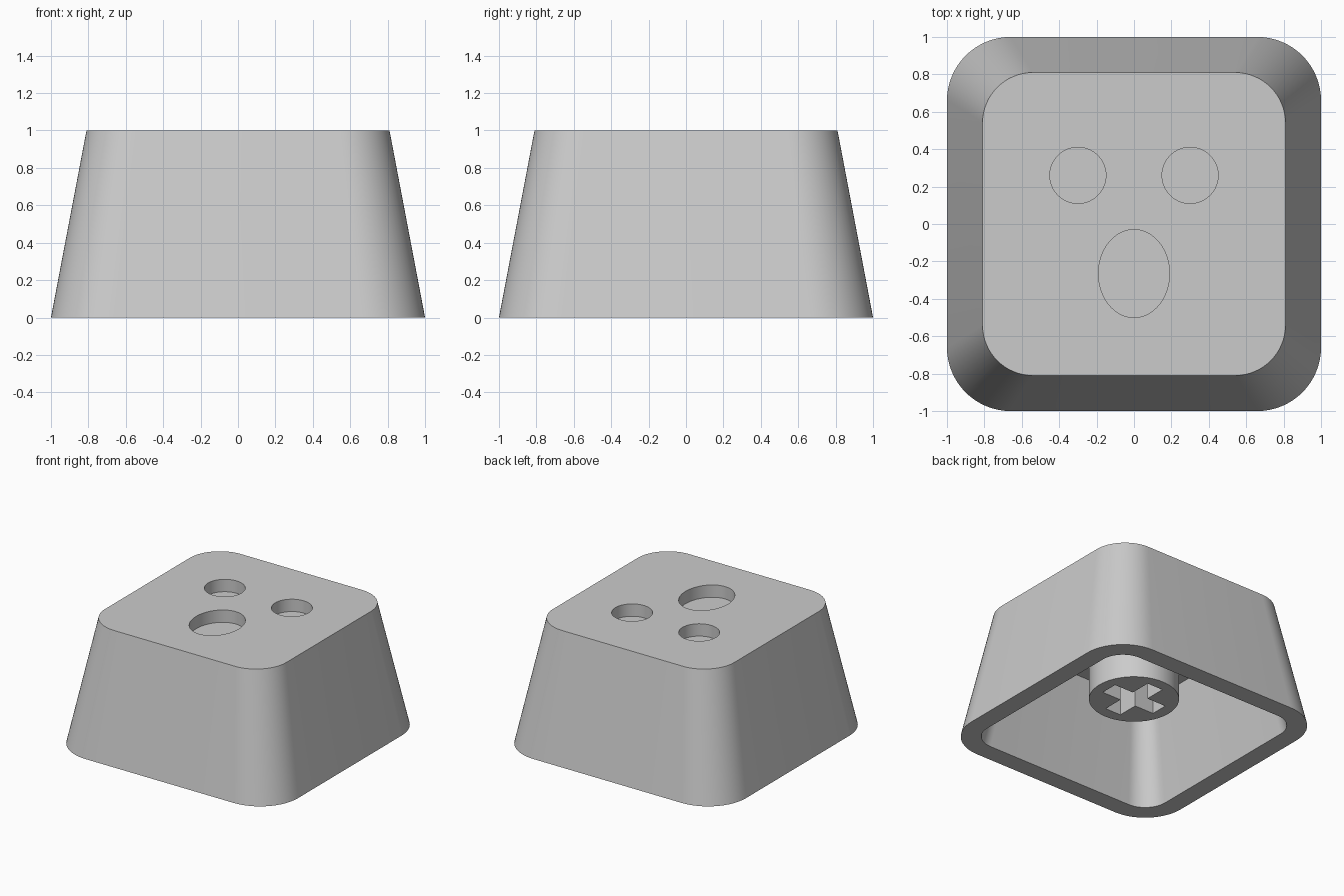
import bpy
import bmesh
from math import cos, sin, pi, radians

if "Cube" in bpy.data.objects:
    bpy.data.objects.remove(bpy.data.objects["Cube"])

grey = bpy.data.materials.new("matte grey plastic")
grey.use_nodes = True
colour = (0.6, 0.6, 0.6, 1)
grey.diffuse_color = colour
grey.node_tree.nodes["Principled BSDF"].inputs["Base Color"].default_value = colour


def rounded_square(half, radius, z, steps=16):
    points = []
    for quarter, (sx, sy) in enumerate([(1, 1), (-1, 1), (-1, -1), (1, -1)]):
        for i in range(steps + 1):
            a = (quarter + i / steps) * pi / 2
            points.append((sx * (half - radius) + radius * cos(a),
                           sy * (half - radius) + radius * sin(a), z))
    return points


def ellipse(cx, cy, rx, ry, z, steps=64):
    return [(cx + rx * cos(2 * pi * i / steps), cy + ry * sin(2 * pi * i / steps), z)
            for i in range(steps)]


def loft(name, sections):
    """Closed solid through matching rings, capped at both ends."""
    bm = bmesh.new()
    rings = [[bm.verts.new(p) for p in section] for section in sections]
    for low, high in zip(rings, rings[1:]):
        for i in range(len(low)):
            j = (i + 1) % len(low)
            bm.faces.new((low[i], low[j], high[j], high[i]))
    bm.faces.new(rings[0])
    bm.faces.new(rings[-1])
    bmesh.ops.recalc_face_normals(bm, faces=bm.faces)
    mesh = bpy.data.meshes.new(name)
    bm.to_mesh(mesh)
    bm.free()
    mesh.materials.append(grey)
    obj = bpy.data.objects.new(name, mesh)
    bpy.context.collection.objects.link(obj)
    return obj


def select_only(obj):
    bpy.ops.object.select_all(action='DESELECT')
    obj.select_set(True)
    bpy.context.view_layer.objects.active = obj


def cut(target, cutter):
    select_only(target)
    mod = target.modifiers.new("cut", 'BOOLEAN')
    mod.operation = 'DIFFERENCE'
    mod.solver = 'EXACT'
    mod.object = cutter
    bpy.ops.object.modifier_apply(modifier=mod.name)
    bpy.data.objects.remove(cutter)


# Tapered shell: outer and inner walls, rim and ceiling
ceiling = 0.8
shell = loft("cap_shell", [
    rounded_square(0.7, 0.14, ceiling),
    rounded_square(0.85, 0.19, 0),
    rounded_square(1.0, 0.34, 0),
    rounded_square(0.81, 0.27, 1),
])

# Shallow eye and mouth recesses in the top
recesses = [(-0.3, 0.26, 0.15, 0.15), (0.3, 0.26, 0.15, 0.15), (0, -0.265, 0.19, 0.235)]
for recess in recesses:
    cut(shell, loft("recess_cutter", [ellipse(*recess, 0.9), ellipse(*recess, 1.1)]))

# Switch stem with a cross-shaped socket
stem_bottom = 0.27
stem = loft("stem", [ellipse(0, 0, 0.33, 0.33, stem_bottom), ellipse(0, 0, 0.33, 0.33, ceiling + 0.02)])
arm, slot = 0.24, 0.07
cross = []
for x, y in [(arm, -slot), (arm, slot), (slot, slot)]:
    cross.append((x, y))
for turn in range(3):
    cross += [(-y, x) for x, y in cross[-3:]]
cut(stem, loft("socket_cutter", [[(x, y, z) for x, y in cross] for z in (stem_bottom - 0.1, ceiling)]))

for part in (shell, stem):
    select_only(part)
    bpy.ops.object.shade_smooth_by_angle(angle=radians(30))
